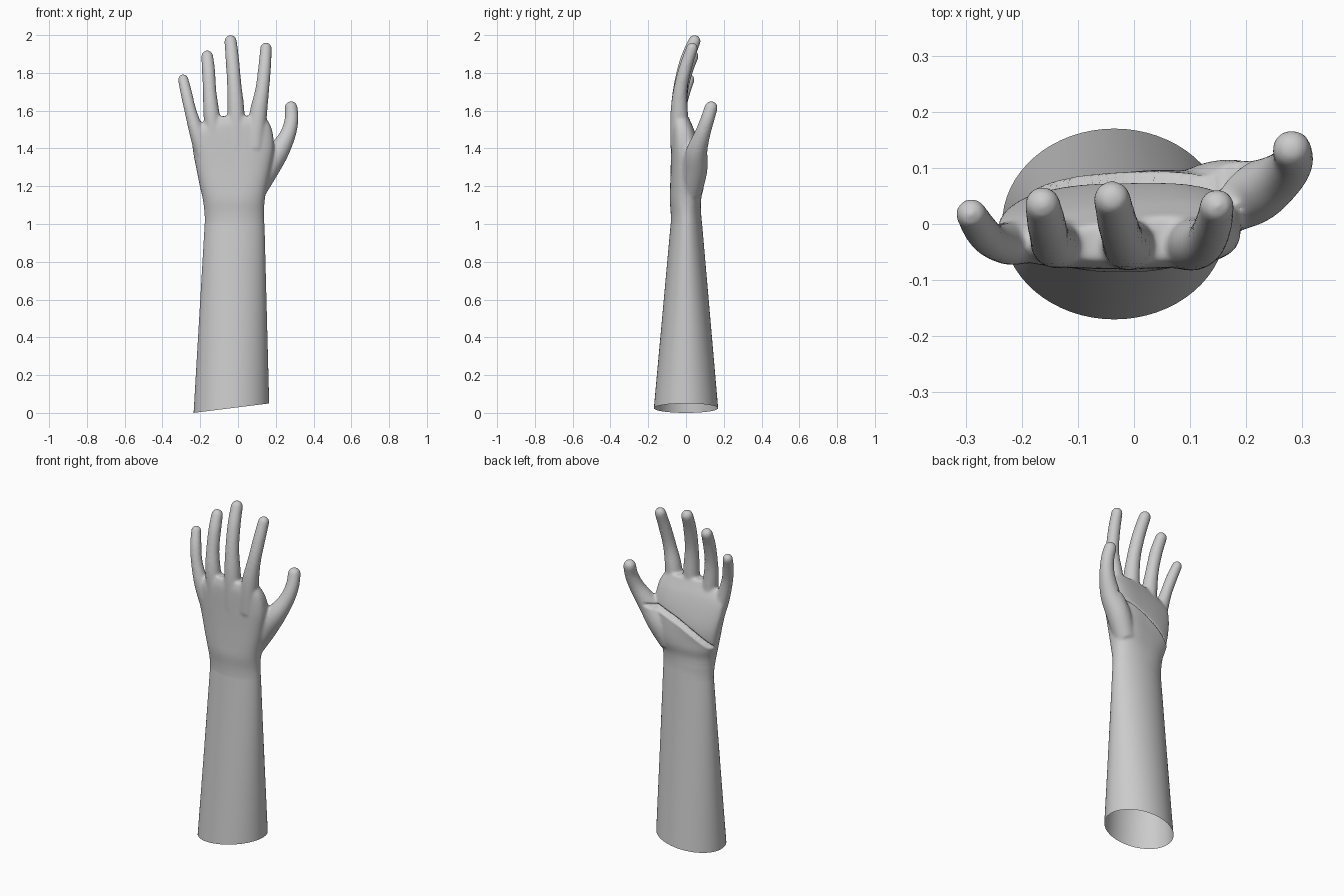
import bpy, bmesh, math
from mathutils import Vector

if "Cube" in bpy.data.objects:
    bpy.data.objects.remove(bpy.data.objects["Cube"])


def spline(pts, n):
    """Catmull-Rom resampling of equal-length tuples."""
    out = []
    P = [pts[0]] + list(pts) + [pts[-1]]
    for i in range(1, len(P) - 2):
        for s in range(n):
            t = s / n
            out.append([0.5 * (2*b + (c-a)*t + (2*a-5*b+4*c-d)*t*t + (3*b-a-3*c+d)*t**3)
                        for a, b, c, d in zip(P[i-1], P[i], P[i+1], P[i+2])])
    out.append(list(pts[-1]))
    return out


def loft(bm, rings, cap=True):
    rv = [[bm.verts.new(p) for p in r] for r in rings]
    n = len(rv[0])
    for a, b in zip(rv, rv[1:]):
        for i in range(n):
            j = (i + 1) % n
            bm.faces.new((a[i], a[j], b[j], b[i]))
    if cap:
        bm.faces.new(rv[0][::-1])
        bm.faces.new(rv[-1])


def digit(bm, pts, n=24):
    """Round tapered finger along (x, y, z, radius) with a domed tip."""
    path = spline(pts, 6)
    end = Vector(path[-1][:3])
    d = (end - Vector(path[-2][:3])).normalized()
    r = path[-1][3]
    for k in range(1, 7):
        a = k / 6.3 * math.pi / 2
        path.append([*(end + d * r * math.sin(a)), r * math.cos(a)])
    rings = []
    for i, p in enumerate(path):
        t = Vector(path[min(i+1, len(path)-1)][:3]) - Vector(path[max(i-1, 0)][:3])
        t.normalize()
        u = Vector((0, 1, 0)).cross(t).normalized()
        v = t.cross(u)
        rings.append([Vector(p[:3]) + (u*math.cos(a) + v*math.sin(a)) * p[3]
                      for a in (2*math.pi*k/n for k in range(n))])
    loft(bm, rings)


def finish(bm, name):
    bmesh.ops.recalc_face_normals(bm, faces=bm.faces)
    me = bpy.data.meshes.new(name)
    bm.to_mesh(me)
    bm.free()
    me.shade_smooth()
    ob = bpy.data.objects.new(name, me)
    bpy.context.collection.objects.link(ob)
    return ob


# Wrist and palm: z, x min, x max, y min, y max, corner power
bm = bmesh.new()
palm = [(0.92, -0.180, 0.141, -0.087, 0.091, 1.0),
        (1.00, -0.176, 0.140, -0.081, 0.085, 1.0),
        (1.06, -0.178, 0.138, -0.081, 0.080, 0.95),
        (1.13, -0.186, 0.142, -0.086, 0.080, 0.85),
        (1.20, -0.202, 0.155, -0.084, 0.092, 0.75),
        (1.30, -0.222, 0.175, -0.081, 0.088, 0.70),
        (1.40, -0.240, 0.190, -0.080, 0.068, 0.68),
        (1.48, -0.240, 0.184, -0.080, 0.045, 0.70),
        (1.53, -0.195, 0.168, -0.078, 0.025, 0.75),
        (1.57, -0.155, 0.140, -0.068, 0.008, 0.80)]
rings = []
for z, x0, x1, y0, y1, p in spline(palm, 5):
    ring = []
    for k in range(64):
        a = 2 * math.pi * k / 64
        c, s = math.cos(a), math.sin(a)
        x = (x0+x1)/2 + (x1-x0)/2 * math.copysign(abs(c)**p, c)
        y = (y0+y1)/2 + (y1-y0)/2 * math.copysign(abs(s)**p, s)
        tilt = 0.12 * min(1, max(0, (z - 1.08) / 0.15)) * max(0, s)
        ring.append((x, y + tilt * x, z))
    rings.append(ring)
loft(bm, rings)

# Fingers and thumb
digits = [
    [(-0.180, -0.020, 1.36, .045), (-0.217, -0.034, 1.48, .040), (-0.252, -0.030, 1.60, .032),
     (-0.273, -0.010, 1.69, .031), (-0.290, 0.018, 1.765, .028)],
    [(-0.120, -0.030, 1.40, .046), (-0.140, -0.036, 1.58, .043), (-0.150, -0.025, 1.70, .036),
     (-0.156, 0.002, 1.81, .035), (-0.163, 0.035, 1.888, .032)],
    [(-0.010, -0.034, 1.40, .048), (-0.011, -0.036, 1.59, .046), (-0.020, -0.026, 1.74, .038),
     (-0.030, 0.005, 1.87, .036), (-0.039, 0.045, 1.968, .033)],
    [(0.090, -0.032, 1.40, .050), (0.107, -0.036, 1.58, .047), (0.128, -0.030, 1.71, .037),
     (0.141, -0.002, 1.83, .034), (0.148, 0.032, 1.93, .031)],
    [(0.085, 0.025, 1.17, .060), (0.145, 0.045, 1.28, .066), (0.212, 0.056, 1.38, .057),
     (0.262, 0.085, 1.47, .043), (0.283, 0.112, 1.55, .037), (0.281, 0.133, 1.616, .035)]]
for d in digits:
    digit(bm, d)

# Blend the parts into one skin
src = finish(bm, "hand_source")
m = src.modifiers.new("Remesh", 'REMESH')
m.mode = 'VOXEL'
m.voxel_size = 0.007
m = src.modifiers.new("Smooth", 'SMOOTH')
m.factor = 0.5
m.iterations = 12
dg = bpy.context.evaluated_depsgraph_get()
skin = bpy.data.meshes.new_from_object(src.evaluated_get(dg))
bpy.data.objects.remove(src)
bm = bmesh.new()
bm.from_mesh(skin)
bm.normal_update()

# Diagonal fold across the palm, with a raised heel below it
moves = []
for v in bm.verts:
    x, y, z = v.co
    if v.normal.y > 0.1 and 1.1 < z < 1.55 and y > 0:
        s = z - (1.33 + 0.45*x - 0.8*x*x)
        fade = min(1, max(0, (0.21 - x) / 0.05)) * min(1, max(0, (x + 0.23) / 0.05))
        dy = -0.024 * math.exp(-((s - 0.006) / 0.008)**2)
        dy += 0.010 * math.exp(s / 0.05) if s < 0 else -0.008 * math.exp(-s / 0.06)
        moves.append((v, dy * fade * min(1, v.normal.y * 1.5)))
for v, dy in moves:
    v.co.y += dy

# Open the wrist where it meets the forearm
bmesh.ops.bisect_plane(bm, geom=bm.verts[:] + bm.edges[:] + bm.faces[:],
                       plane_co=(0, 0, 1.0), plane_no=(0, 0, 1), clear_inner=True)
finish(bm, "hand")

# Forearm: open tube with a slanted lower rim
bm = bmesh.new()
rings = []
for i in range(13):
    t = i / 12
    x0, x1 = -0.235 + 0.059*t, 0.165 - 0.025*t
    y0, y1 = -0.170 + 0.089*t, 0.170 - 0.085*t
    ring = []
    for k in range(64):
        a = 2 * math.pi * k / 64
        x = (x0+x1)/2 + (x1-x0)/2 * math.cos(a)
        y = (y0+y1)/2 + (y1-y0)/2 * math.sin(a)
        rim = 0.125 * (x + 0.235)
        ring.append((x, y, rim * (1 - t) + 1.002 * t))
    rings.append(ring)
loft(bm, rings, cap=False)
finish(bm, "forearm")
